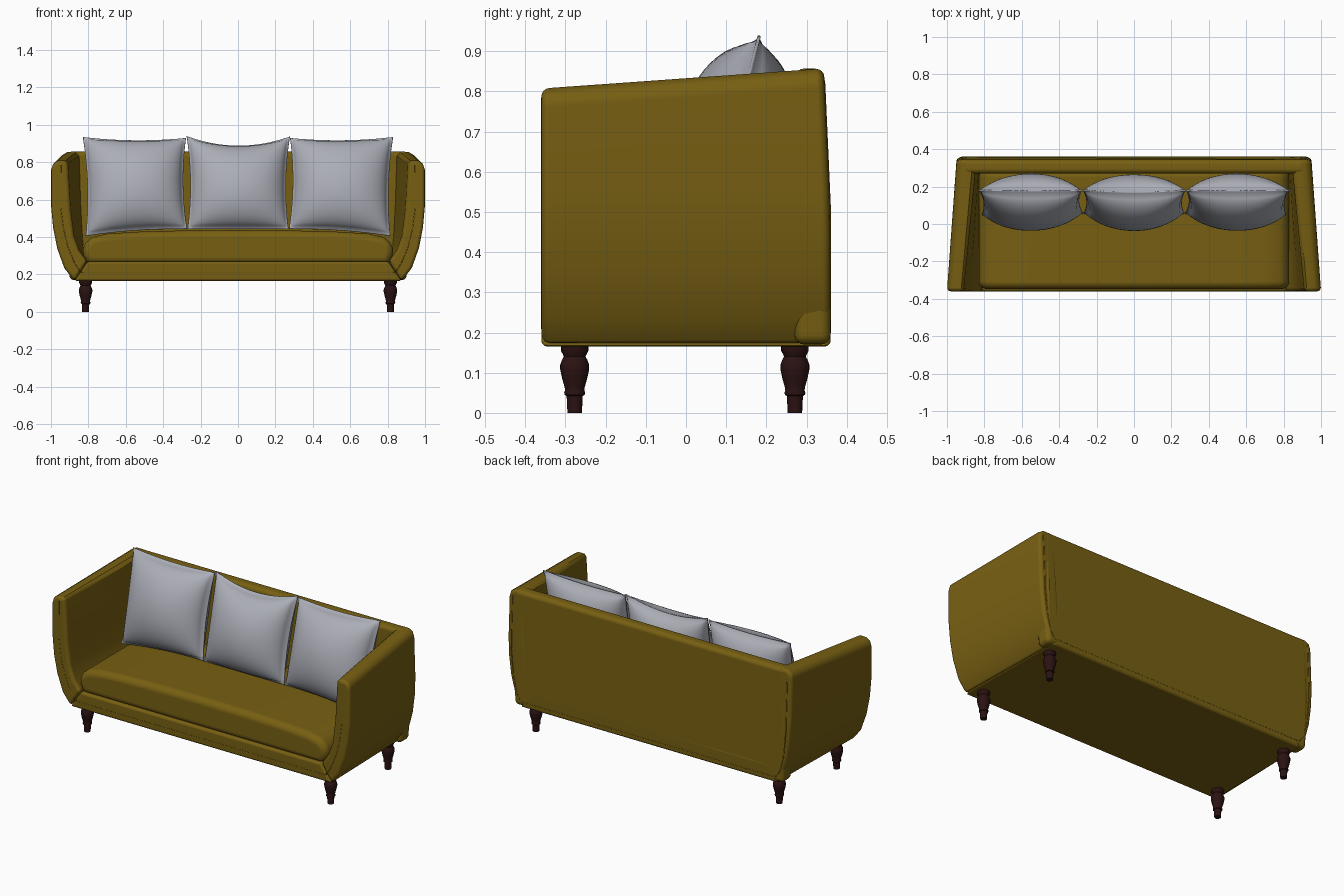
import bpy, bmesh, math
from mathutils import Vector

if "Cube" in bpy.data.objects:
    bpy.data.objects.remove(bpy.data.objects["Cube"])


def material(name, rgb):
    m = bpy.data.materials.new(name)
    m.diffuse_color = (*rgb, 1)
    m.use_nodes = True
    m.node_tree.nodes["Principled BSDF"].inputs["Base Color"].default_value = m.diffuse_color
    return m


OLIVE = material("olive fabric", (0.185, 0.115, 0.006))
GREY = material("grey pillow fabric", (0.41, 0.42, 0.47))
WOOD = material("dark wood", (0.024, 0.006, 0.006))


def finish(bm, name, mat, angle=40):
    bmesh.ops.recalc_face_normals(bm, faces=bm.faces)
    me = bpy.data.meshes.new(name)
    bm.to_mesh(me)
    bm.free()
    ob = bpy.data.objects.new(name, me)
    bpy.context.collection.objects.link(ob)
    me.materials.append(mat)
    bpy.ops.object.select_all(action='DESELECT')
    ob.select_set(True)
    bpy.context.view_layer.objects.active = ob
    bpy.ops.object.shade_smooth_by_angle(angle=math.radians(angle))
    return ob


def loft(name, front, back, mat, bevel, segments=4):
    """Closed solid between two matching rings, sharp edges rounded."""
    bm = bmesh.new()
    a = [bm.verts.new(p) for p in front]
    b = [bm.verts.new(p) for p in back]
    n = len(a)
    bm.faces.new(a)
    bm.faces.new(b[::-1])
    for i in range(n):
        j = (i + 1) % n
        bm.faces.new((a[i], b[i], b[j], a[j]))
    bmesh.ops.recalc_face_normals(bm, faces=bm.faces)
    edges = [e for e in bm.edges if e.calc_face_angle(0) > math.radians(50)]
    bmesh.ops.bevel(bm, geom=edges, offset=bevel, segments=segments, profile=0.5,
                    affect='EDGES', clamp_overlap=False)
    ob = finish(bm, name, mat)
    ob.modifiers.new("even shading", 'WEIGHTED_NORMAL').keep_sharp = True
    return ob


def back_y(z):
    # the back leans forward slightly near the top
    return 0.36 - 0.016 * max(0, (z - 0.5) / 0.355)


# Arms: curved section, narrowing and rising toward the back
arm_front = [(.875, .165), (.93, .235), (.968, .34), (.99, .45), (1, .56), (1, .76),
             (.99, .79), (.965, .807), (.925, .807), (.91, .79), (.896, .55),
             (.878, .41), (.85, .33), (.805, .27)]
arm_back = [(.86, .165), (.90, .235), (.928, .34), (.942, .45), (.948, .56), (.948, .81),
            (.938, .84), (.91, .857), (.862, .857), (.842, .84), (.832, .55),
            (.825, .41), (.82, .33), (.80, .27)]
for side, label in ((-1, "left"), (1, "right")):
    loft(label + "_arm", [(side * x, -.36, z) for x, z in arm_front],
         [(side * x, back_y(z) - .001, z) for x, z in arm_back], OLIVE, .02)

# Back rest
outline = [(-.90, .17), (.90, .17), (.91, .30), (.915, .50), (.915, .857),
           (-.915, .857), (-.915, .50), (-.91, .30)]
loft("back_rest", [(x, .27, z) for x, z in outline],
     [(x, back_y(z), z) for x, z in outline], OLIVE, .025)

# Base rail, mitred against the arms
rail = [(-.875, .165), (.875, .165), (.805, .27), (-.805, .27)]
loft("base_rail", [(x, -.36, z) for x, z in rail],
     [(x * .985, .36, z) for x, z in rail], OLIVE, .015)

# Seat cushion with a crowned top
half = [(.79, .255), (.812, .272), (.826, .30), (.83, .335), (.815, .37), (.78, .40),
        (.70, .418), (.55, .428), (.30, .435)]
ring = half + [(0, .437)] + [(-x, z) for x, z in reversed(half)]
loft("seat_cushion", [(x, -.347, z) for x, z in ring],
     [(x, .29, z) for x, z in ring], OLIVE, .04, 6)


# Upholstery piping seams
def piping(name, points):
    cu = bpy.data.curves.new(name, 'CURVE')
    cu.dimensions = '3D'
    cu.bevel_depth = .003
    cu.bevel_resolution = 2
    sp = cu.splines.new('POLY')
    sp.points.add(len(points) - 1)
    for p, co in zip(sp.points, points):
        p.co = (*co, 1)
    cu.materials.append(OLIVE)
    bpy.context.collection.objects.link(bpy.data.objects.new(name, cu))


seam = [(.947, .785), (.948, .56), (.934, .45), (.91, .35), (.875, .265), (.84, .21)]
seam += [(-x, z) for x, z in reversed(seam)]
piping("front_piping", [(x, -.358, z) for x, z in seam])
seam = [(.92, .82), (.92, .50), (.905, .34), (.88, .24), (.85, .20)]
seam += [(-x, z) for x, z in reversed(seam)]
piping("back_piping", [(x, back_y(z) - .002, z) for x, z in seam])


# Pillows: two bulging sheets sharing a pinched seam
def pillow(name, corners, side, pinch_top, pinch_bottom):
    bl, br, tr, tl = [Vector(c) for c in corners]
    n = 28
    bm = bmesh.new()
    normal = Vector((0, -1, .25)).normalized()
    steps = [math.sin(math.pi / 2 * (2 * i / n - 1)) for i in range(n + 1)]

    def point(u, v, s):
        a, b = (u + 1) / 2, (v + 1) / 2
        p = (bl * (1 - a) + br * a) * (1 - b) + (tl * (1 - a) + tr * a) * b
        x = p.x - .018 * u * (1 - v * v)
        z = p.y + (1 - u * u) * (pinch_bottom * (1 - b) - pinch_top * b)
        fu, fv = max(0, 1 - (u / .975) ** 2), max(0, 1 - (v / .975) ** 2)
        h = .004 + .141 * (fu * fv) ** .5
        return Vector((side * x, .115 + (z - .67) * .25, z)) + normal * (s * h)

    sheets = []
    for s in (1, -1):
        grid = {}
        for i, u in enumerate(steps):
            for j, v in enumerate(steps):
                rim = i in (0, n) or j in (0, n)
                if rim and sheets:
                    grid[i, j] = sheets[0][i, j]
                else:
                    grid[i, j] = bm.verts.new(point(u, v, 0 if rim else s))
        sheets.append(grid)
        for i in range(n):
            for j in range(n):
                f = [grid[i, j], grid[i + 1, j], grid[i + 1, j + 1], grid[i, j + 1]]
                bm.faces.new(f if s > 0 else f[::-1])
    finish(bm, name, GREY, 60)


outer = [(-.815, .405), (-.272, .442), (-.278, .93), (-.83, .935)]
pillow("left_pillow", outer, 1, .015, .012)
pillow("right_pillow", outer, -1, .015, .012)
pillow("middle_pillow", [(-.27, .442), (.27, .442), (.278, .938), (-.275, .94)], 1, .05, .0)

# Turned legs
profile = [(0, 0), (.018, 0), (.020, .042), (.025, .045), (.026, .05), (.024, .056),
           (.025, .064), (.031, .085), (.036, .108), (.036, .120), (.031, .133),
           (.027, .140), (.030, .147), (.034, .154), (.034, .175), (0, .175)]


def leg(name, x, y):
    bm = bmesh.new()
    vs = [bm.verts.new((r, 0, z)) for r, z in profile]
    es = [bm.edges.new(p) for p in zip(vs, vs[1:])]
    bmesh.ops.spin(bm, geom=vs + es, cent=(0, 0, 0), axis=(0, 0, 1),
                   angle=2 * math.pi, steps=24)
    bmesh.ops.remove_doubles(bm, verts=bm.verts, dist=.0005)
    bmesh.ops.translate(bm, verts=bm.verts, vec=(x, y, 0))
    finish(bm, name, WOOD)


for y, row in ((-.277, "front"), (.271, "back")):
    for x, label in ((-.815, "left"), (.815, "right")):
        leg(f"{row}_{label}_leg", x, y)
